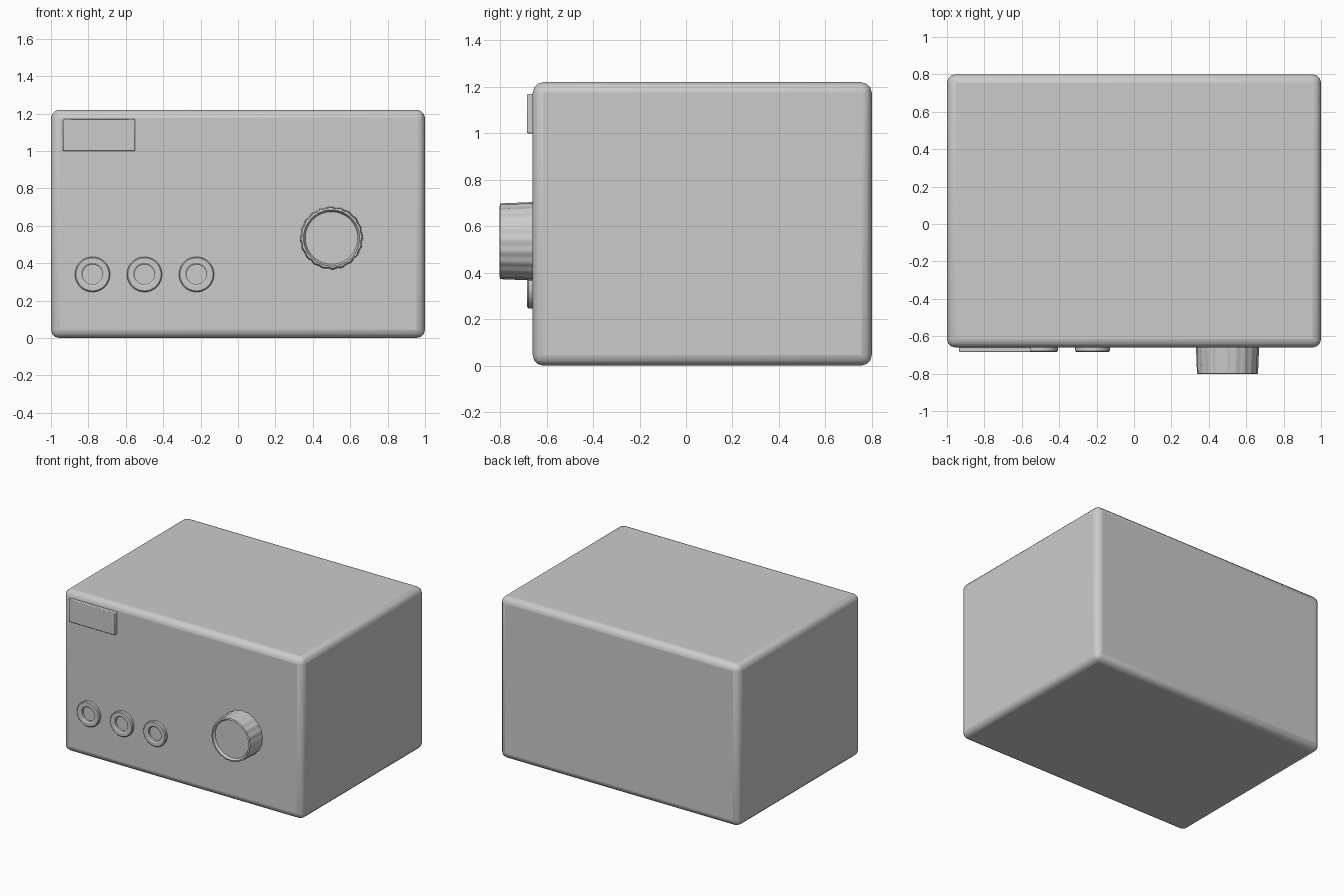
import bpy, math

if "Cube" in bpy.data.objects:
    bpy.data.objects.remove(bpy.data.objects["Cube"])

FRONT = -0.66


def finish(ob, angle=30):
    bpy.ops.object.select_all(action='DESELECT')
    ob.select_set(True)
    bpy.context.view_layer.objects.active = ob
    bpy.ops.object.shade_smooth_by_angle(angle=math.radians(angle))


def box(name, x, y, z, bevel, segments):
    bpy.ops.mesh.primitive_cube_add(size=1, location=[sum(r) / 2 for r in (x, y, z)])
    ob = bpy.context.object
    ob.name = name
    ob.scale = [r[1] - r[0] for r in (x, y, z)]
    bpy.ops.object.transform_apply(location=False, rotation=False, scale=True)
    mod = ob.modifiers.new("bevel", 'BEVEL')
    mod.width, mod.segments = bevel, segments
    finish(ob)
    return ob


def lathe(name, x, z, profile, sides, flute=0.0, cap=False):
    # profile: (radius, distance out from the front panel)
    verts, faces = [], []
    for r, d in profile:
        for i in range(sides):
            a = 2 * math.pi * i / sides
            k = r - (flute if i % 4 in (2, 3) and r > 0.155 else 0)
            verts.append((k * math.cos(a), -d, k * math.sin(a)))
    for j in range(len(profile) - 1):
        for i in range(sides):
            n = (i + 1) % sides
            a, b = j * sides, (j + 1) * sides
            faces.append((a + i, a + n, b + n, b + i))
    if cap:
        faces.append(range((len(profile) - 1) * sides, len(profile) * sides))
    mesh = bpy.data.meshes.new(name)
    mesh.from_pydata(verts, [], faces)
    ob = bpy.data.objects.new(name, mesh)
    ob.location = (x, FRONT, z)
    bpy.context.collection.objects.link(ob)
    finish(ob)
    return ob


# Cabinet and raised badge plate
box("cabinet", (-1, 1), (FRONT, 0.80), (0, 1.22), 0.045, 3)
box("badge_plate", (-0.935, -0.55), (-0.685, FRONT + 0.01), (1.0, 1.17), 0.005, 2)

# Ring sockets
ring = [(0.094, -0.005), (0.094, 0.018), (0.088, 0.024), (0.062, 0.024),
        (0.053, 0.018), (0.053, -0.005)]
for i in range(3):
    lathe(f"socket_ring_{i + 1}", -0.778 + 0.278 * i, 0.34, ring, 40)

# Fluted, tapered knob with a shallow dished cap
knob = [(0.169, -0.005), (0.163, 0.14), (0.150, 0.143), (0.140, 0.125)]
lathe("knob", 0.50, 0.535, knob, 80, flute=0.004, cap=True)
